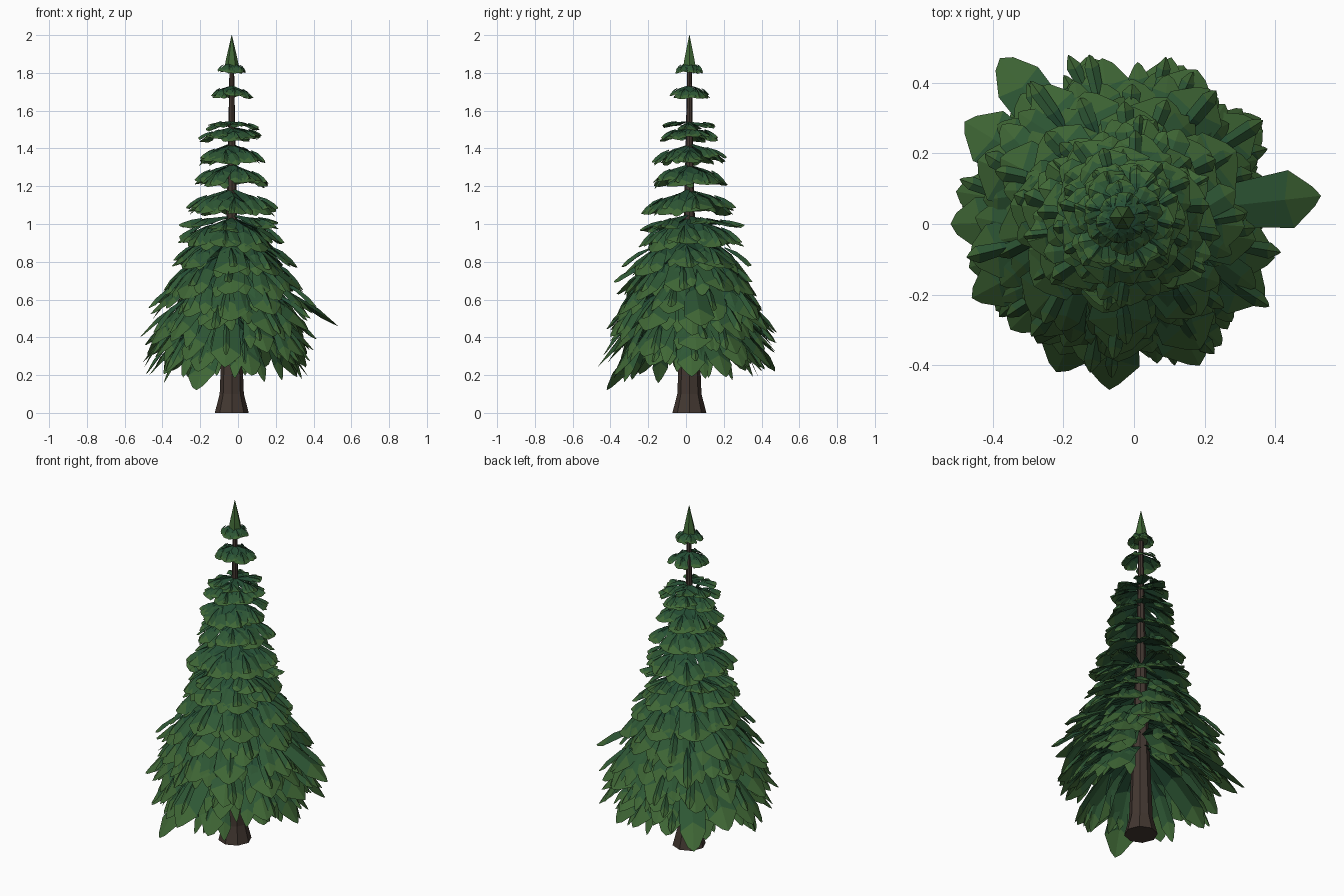
import bpy, bmesh, math, random
from mathutils import Vector

if "Cube" in bpy.data.objects:
    bpy.data.objects.remove(bpy.data.objects["Cube"])

random.seed(7)
CX, CY = -0.033, 0.018
J = random.uniform


def mat(name, col):
    m = bpy.data.materials.new(name)
    m.diffuse_color = (*col, 1)
    m.use_nodes = True
    m.node_tree.nodes["Principled BSDF"].inputs["Base Color"].default_value = m.diffuse_color
    return m


BARK = mat("bark", (0.055, 0.038, 0.03))
GREENS = [mat("needles_inner", (0.018, 0.075, 0.035)),
          mat("needles_middle", (0.027, 0.095, 0.035)),
          mat("needles_tip", (0.05, 0.135, 0.036))]


def make_object(name, bm, mats):
    me = bpy.data.meshes.new(name)
    bm.to_mesh(me)
    bm.free()
    for m in mats:
        me.materials.append(m)
    ob = bpy.data.objects.new(name, me)
    bpy.context.collection.objects.link(ob)
    return ob


def lathe(name, rings, sides, mats):
    """Stacked polygon rings (radius, z), closed at both ends."""
    bm = bmesh.new()
    loops = []
    for r, z in rings:
        loops.append([bm.verts.new((CX + r * math.cos(2 * math.pi * i / sides),
                                    CY + r * math.sin(2 * math.pi * i / sides), z))
                      for i in range(sides)])
    for a, b in zip(loops, loops[1:]):
        for i in range(sides):
            j = (i + 1) % sides
            bm.faces.new((a[i], a[j], b[j], b[i]))
    bm.faces.new(loops[0][::-1])
    bm.faces.new(loops[-1])
    return make_object(name, bm, mats)


def leaf(bm, az, start, tip, width, az_tip=None, fold=0.35):
    """Drooping folded frond from (radius, z) start to (radius, z) tip."""
    az_tip = az if az_tip is None else az_tip
    (r0, z0), (r2, z2) = start, tip
    p0 = Vector((r0 * math.cos(az), r0 * math.sin(az), z0))
    p2 = Vector((r2 * math.cos(az_tip), r2 * math.sin(az_tip), z2))
    p1 = p0.lerp(p2, 0.6)
    p1.z = z0 + 0.2 * (z2 - z0)
    side = Vector((p0.y - p2.y, p2.x - p0.x, 0)).normalized()
    roll = J(-0.2, 0.2)

    def curve(t):
        return p0 * (1 - t) ** 2 + p1 * 2 * t * (1 - t) + p2 * t * t

    rows = []
    for t, te, w in ((0, 0, 0.2), (0.4, 0.42, 0.85), (0.76, 0.8, 1.0), (1, 0.95, 0.38)):
        h = width * w / 2 * J(0.88, 1.12)
        row = []
        for s in (-1, 0, 1):
            p = curve(te if s else t) + side * s * h
            p.z += -fold * h * abs(s) + roll * h * s
            row.append(bm.verts.new((p.x + CX, p.y + CY, p.z)))
        rows.append(row)
    for k, (a, b) in enumerate(zip(rows, rows[1:])):
        for i in (0, 1):
            f = bm.faces.new((a[i], a[i + 1], b[i + 1], b[i]))
            f.material_index = k


def branch(bm, az, start, tip, width):
    """Main frond, two splayed side fronds and a slim raised shoot."""
    leaf(bm, az, start, tip, width)
    (r0, z0), (r1, z1) = start, tip
    for s in (-1, 1):
        k = J(0.3, 0.45)
        mid = (r0 + (r1 - r0) * k, z0 + (z1 - z0) * k * 0.55)
        end = (r1 * J(0.85, 0.98), z1 - (z0 - z1) * J(-0.15, 0.15))
        leaf(bm, az, mid, end, width * J(0.42, 0.55),
             az + s * (width * J(0.5, 0.7)) / max(r1, 0.01))
    mid = (r0 + (r1 - r0) * 0.55, z0 + (z1 - z0) * 0.32 + 0.006)
    leaf(bm, az, mid, (r1 * J(0.95, 1.05), z1 + (z0 - z1) * J(0.0, 0.3)),
         width * 0.28, az + J(-0.12, 0.12), fold=1.2)


# Trunk with flared foot
lathe("trunk", [(0.09, 0), (0.064, 0.1), (0.056, 0.3), (0.04, 0.7),
                (0.027, 1.1), (0.018, 1.5), (0.012, 1.85)], 8, [BARK])

# Pointed crown
lathe("crown_tip", [(0.042, 1.81), (0.03, 1.875), (0.001, 2.0)], 6, [GREENS[2]])

# Tiers: attach z, start radius, tip radius, tip z, branches, frond width, jitter
tiers = [
    (1.855, 0.01, 0.075, 1.805, 6, 0.06, 0.005),
    (1.73, 0.01, 0.112, 1.67, 6, 0.08, 0.008),
    (1.54, 0.01, 0.145, 1.515, 6, 0.09, 0.015),
    (1.51, 0.01, 0.165, 1.45, 7, 0.11, 0.015),
    (1.42, 0.01, 0.195, 1.34, 7, 0.13, 0.02),
    (1.31, 0.01, 0.215, 1.21, 7, 0.14, 0.02),
    (1.18, 0.01, 0.245, 1.07, 7, 0.15, 0.025),
    (1.04, 0.02, 0.275, 0.99, 6, 0.13, 0.025),
    (1.02, 0.02, 0.275, 0.88, 8, 0.16, 0.03),
    (0.93, 0.03, 0.335, 0.75, 8, 0.17, 0.03),
    (0.86, 0.03, 0.375, 0.62, 9, 0.17, 0.03),
    (0.78, 0.04, 0.42, 0.52, 10, 0.17, 0.04),
    (0.70, 0.04, 0.445, 0.41, 11, 0.16, 0.04),
    (0.60, 0.04, 0.455, 0.30, 11, 0.15, 0.04),
    (0.52, 0.04, 0.42, 0.22, 10, 0.14, 0.035),
]
for n, (z0, r0, r1, z1, count, width, jit) in enumerate(tiers):
    bm = bmesh.new()
    turn = n * 2.4 + 0.3
    for i in range(count):
        az = turn + 2 * math.pi * i / count + J(-0.1, 0.1)
        branch(bm, az, (r0, z0 + J(-jit, jit) * 0.4),
               (r1 + J(-jit, jit) * 0.8, z1 + J(-jit, jit)), width * J(0.9, 1.1))
    make_object(f"branch_tier_{n + 1}", bm, GREENS)

# A few longer stray branches that break the outline
bm = bmesh.new()
for tx, ty, tz, z0 in ((0.53, 0.08, 0.46, 0.72), (-0.38, 0.47, 0.22, 0.58),
                       (-0.22, -0.42, 0.12, 0.5), (-0.07, -0.47, 0.24, 0.58),
                       (-0.52, 0.0, 0.4, 0.68), (-0.48, 0.29, 0.3, 0.6),
                       (0.36, 0.30, 0.24, 0.6), (0.14, 0.45, 0.24, 0.58),
                       (-0.09, 0.47, 0.42, 0.7), (-0.46, -0.21, 0.36, 0.64)):
    dx, dy = tx - CX, ty - CY
    r = math.hypot(dx, dy)
    leaf(bm, math.atan2(dy, dx), (0.06, z0), (r, tz), 0.15)
make_object("stray_branches", bm, GREENS)
